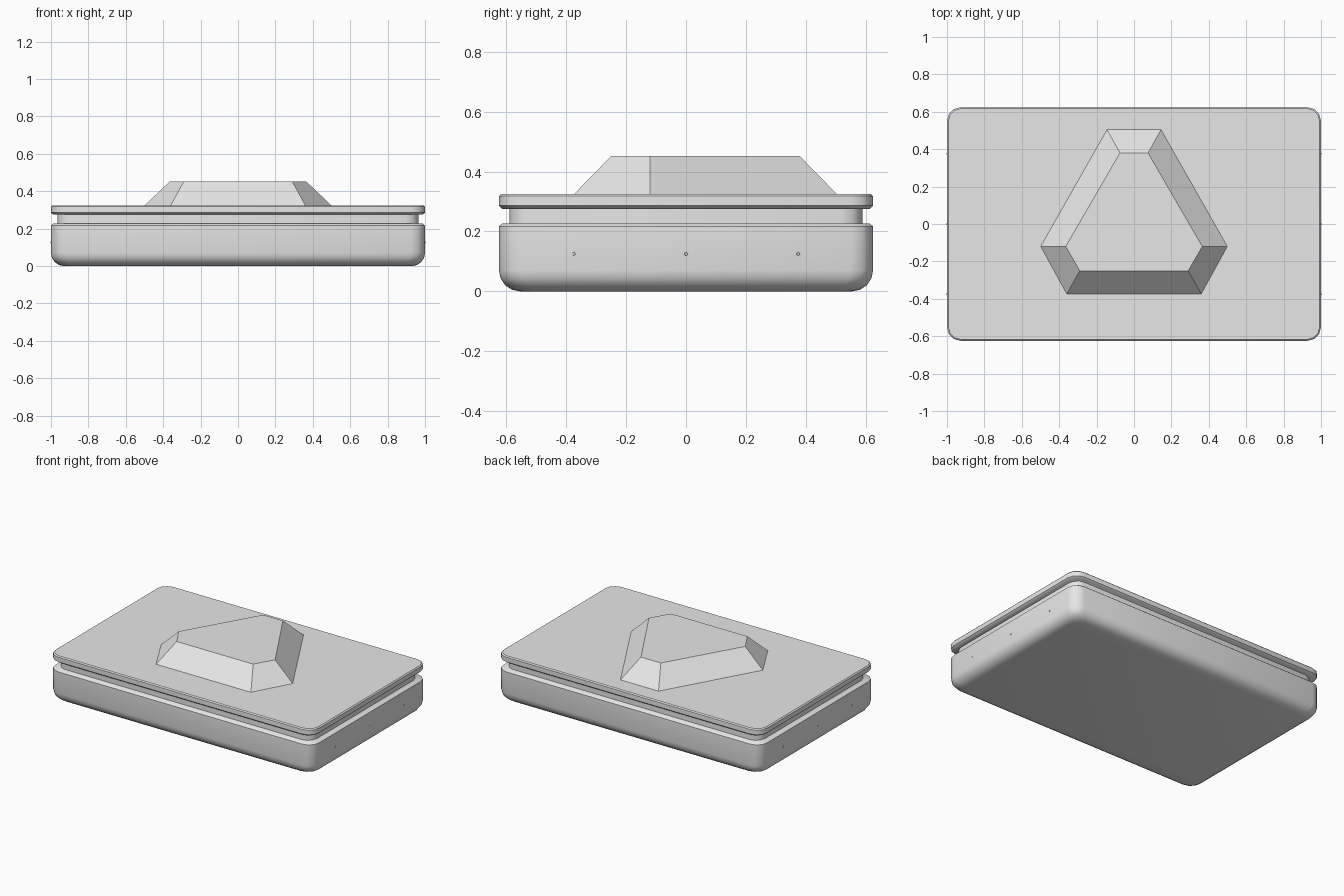
import bpy
import bmesh
import math
from mathutils import Vector

cube = bpy.data.objects.get("Cube")
if cube:
    bpy.data.objects.remove(cube, do_unlink=True)

grey = bpy.data.materials.new("plain grey")
grey.use_nodes = True
colour = (0.8, 0.8, 0.8, 1)
grey.diffuse_color = colour
grey.node_tree.nodes["Principled BSDF"].inputs["Base Color"].default_value = colour

HALF_X, HALF_Y = 1.0, 0.625


def rounded_ring(inset, radius, z, steps=3):
    """Rounded rectangle, set in from the outer size of the box."""
    points = []
    for quarter, (sx, sy) in enumerate([(1, 1), (-1, 1), (-1, -1), (1, -1)]):
        cx = sx * (HALF_X - inset - radius)
        cy = sy * (HALF_Y - inset - radius)
        for i in range(steps + 1):
            a = math.radians(90) * (quarter + i / steps)
            points.append((cx + radius * math.cos(a), cy + radius * math.sin(a), z))
    return points


def loft(name, rings, smooth=True):
    """Skin a stack of matching rings and cap both ends."""
    bm = bmesh.new()
    loops = [[bm.verts.new(p) for p in ring] for ring in rings]
    count = len(loops[0])
    for low, high in zip(loops, loops[1:]):
        for i in range(count):
            j = (i + 1) % count
            bm.faces.new((low[i], low[j], high[j], high[i]))
    bm.faces.new(loops[0][::-1])
    bm.faces.new(loops[-1])
    bmesh.ops.recalc_face_normals(bm, faces=bm.faces)
    mesh = bpy.data.meshes.new(name)
    bm.to_mesh(mesh)
    bm.free()
    obj = bpy.data.objects.new(name, mesh)
    bpy.context.collection.objects.link(obj)
    mesh.materials.append(grey)
    if smooth:
        bpy.ops.object.select_all(action="DESELECT")
        obj.select_set(True)
        bpy.context.view_layer.objects.active = obj
        bpy.ops.object.shade_smooth_by_angle(angle=math.radians(40))
    return obj


# Box with a rolled lower edge
ROLL = 0.07
body = []
for i in range(5):
    a = math.radians(90) * i / 4
    body.append(rounded_ring(ROLL * (1 - math.sin(a)), 0.075, ROLL * (1 - math.cos(a))))
body += [rounded_ring(0, 0.075, 0.217), rounded_ring(0.012, 0.07, 0.227)]
loft("box_body", body)

# Recessed neck between box and lid
loft("neck", [rounded_ring(0.035, 0.07, z) for z in (0.21, 0.29)])

# Lid slab with slightly broken edges
loft("lid", [rounded_ring(0.012, 0.07, 0.275), rounded_ring(0, 0.075, 0.286),
             rounded_ring(0, 0.075, 0.318), rounded_ring(0.007, 0.07, 0.325)])


# Raised six-sided block on the lid
def six_sided(right_side, z):
    left_side = [(-x, y) for x, y in reversed(right_side)]
    return [(x, y, z) for x, y in right_side + left_side]


loft("raised_block",
     [six_sided([(0.36, -0.375), (0.5, -0.12), (0.145, 0.505)], 0.324),
      six_sided([(0.29, -0.25), (0.365, -0.12), (0.075, 0.38)], 0.452)],
     smooth=False)


# Tiny studs on the two ends and along the underside
def stud(name, centre, axis):
    up = Vector(axis)
    side = Vector((0, 1, 0))
    across = up.cross(side)
    rings = []
    for size, lift in ((0.014, -0.01), (0.005, 0.004)):
        rings.append([Vector(centre) + up * lift
                      + side * size * math.cos(k * math.tau / 5)
                      + across * size * math.sin(k * math.tau / 5) for k in range(5)])
    loft(name, rings, smooth=False)


for sx, end in ((1, "left"), (-1, "right")):
    for y, place in ((-0.375, "front"), (0, "middle"), (0.375, "back")):
        stud(f"{end}_{place}_side_stud", (sx * 0.998, y, 0.125), (sx, 0, 0))
        stud(f"{end}_{place}_bottom_stud", (sx * 0.91, y, 0.004), (0, 0, -1))
